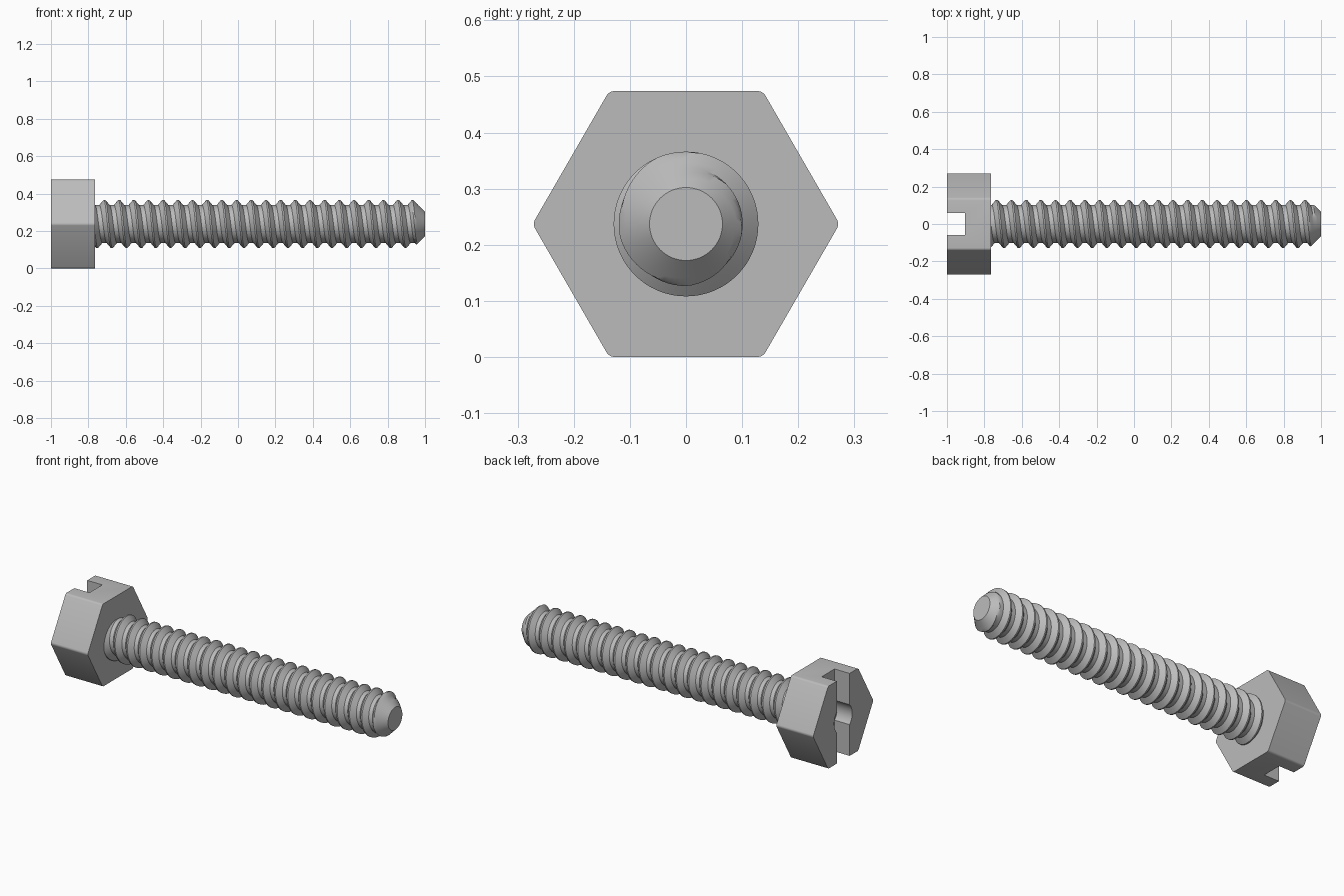
import bpy, bmesh, math
from mathutils import Matrix

cube = bpy.data.objects.get("Cube")
if cube:
    bpy.data.objects.remove(cube, do_unlink=True)

AXIS_Z = 0.237          # height of the screw axis, also the hex apothem
HEAD_X0, HEAD_X1 = -1.0, -0.765
SLOT_DEPTH, SLOT_WIDTH, HOLE_R = 0.096, 0.117, 0.082
CREST_R, ROOT_R, TIP_R = 0.129, 0.101, 0.065
PITCH = 0.0785
SIDES = 64

steel = bpy.data.materials.new("grey steel")
steel.use_nodes = True
GREY = (0.5, 0.5, 0.5, 1)
steel.diffuse_color = GREY
steel.node_tree.nodes["Principled BSDF"].inputs["Base Color"].default_value = GREY


def make_object(name, bm):
    bmesh.ops.recalc_face_normals(bm, faces=bm.faces)
    mesh = bpy.data.meshes.new(name)
    bm.to_mesh(mesh)
    bm.free()
    mesh.materials.append(steel)
    obj = bpy.data.objects.new(name, mesh)
    obj.location.z = AXIS_Z
    bpy.context.collection.objects.link(obj)
    return obj


def activate(obj):
    bpy.ops.object.select_all(action='DESELECT')
    obj.select_set(True)
    bpy.context.view_layer.objects.active = obj


def prism(sides, radius, x0, x1):
    """Closed prism along x with a corner on the y axis."""
    bm = bmesh.new()
    ring = [(radius * math.cos(a), radius * math.sin(a))
            for a in (math.tau * i / sides for i in range(sides))]
    face = bm.faces.new([bm.verts.new((x0, y, z)) for y, z in ring])
    side = bmesh.ops.extrude_face_region(bm, geom=[face])
    verts = [v for v in side["geom"] if isinstance(v, bmesh.types.BMVert)]
    bmesh.ops.translate(bm, verts=verts, vec=(x1 - x0, 0, 0))
    return bm


# Hexagonal head with softly rounded corners
bm = prism(6, AXIS_Z / math.cos(math.pi / 6), HEAD_X0, HEAD_X1)
corners = [e for e in bm.edges if abs(e.verts[0].co.x - e.verts[1].co.x) > 0.1]
bmesh.ops.bevel(bm, geom=corners, offset=0.009, segments=4, profile=0.5, affect='EDGES')
head = make_object("hex_head", bm)

# Screwdriver slot and the round recess at its middle
slot_end = HEAD_X0 + SLOT_DEPTH
bm = bmesh.new()
bmesh.ops.create_cube(bm, size=1, matrix=Matrix.Translation((slot_end - 0.1, 0, 0))
                      @ Matrix.Diagonal((0.2, SLOT_WIDTH, 1, 1)))
cutters = [make_object("slot_cutter", bm),
           make_object("recess_cutter", prism(48, HOLE_R, HEAD_X0 - 0.1, slot_end))]
activate(head)
for cutter in cutters:
    cutter.hide_render = True
    mod = head.modifiers.new("cut", 'BOOLEAN')
    mod.operation = 'DIFFERENCE'
    mod.solver = 'EXACT'
    mod.object = cutter
    bpy.ops.object.modifier_apply(modifier=mod.name)
    bpy.data.objects.remove(cutter, do_unlink=True)

# Tooth outline over one turn: flat root, flank, narrow crest, flank
TOOTH = [(0, 0), (0.15, 0), (0.3, 0), (0.4, 0.34), (0.5, 0.67), (0.6, 1),
         (0.7, 1), (0.8, 0.67), (0.9, 0.34)]
ROWS = len(TOOTH)

# Threaded shank: the tooth swept along a right-handed helix, chamfered at the tip
START = HEAD_X1 - 1.25 * PITCH
TURNS = math.ceil((1 - START) / PITCH) + 1
bm = bmesh.new()
columns = []
for j in range(SIDES):
    a = math.tau * j / SIDES
    column = []
    for i in range(TURNS * ROWS + 1):
        phase, lift = TOOTH[i % ROWS]
        x = min(1, START + PITCH * (i // ROWS + phase + j / SIDES))
        r = min(ROOT_R + lift * (CREST_R - ROOT_R), TIP_R + 1 - x)
        column.append(bm.verts.new((x, r * math.cos(a), r * math.sin(a))))
    columns.append(column)
for j in range(SIDES):
    here, there = columns[j], columns[(j + 1) % SIDES]
    shift = ROWS if j == SIDES - 1 else 0
    for i in range(TURNS * ROWS - shift):
        bm.faces.new((here[i], here[i + 1], there[i + 1 + shift], there[i + shift]))
bmesh.ops.remove_doubles(bm, verts=bm.verts, dist=0.0001)
tip = [e for e in bm.edges if e.is_boundary and min(v.co.x for v in e.verts) > 0.999]
bmesh.ops.contextual_create(bm, geom=tip)
shank = make_object("threaded_shank", bm)

for obj in (head, shank):
    activate(obj)
    bpy.ops.object.shade_smooth_by_angle(angle=math.radians(28))
